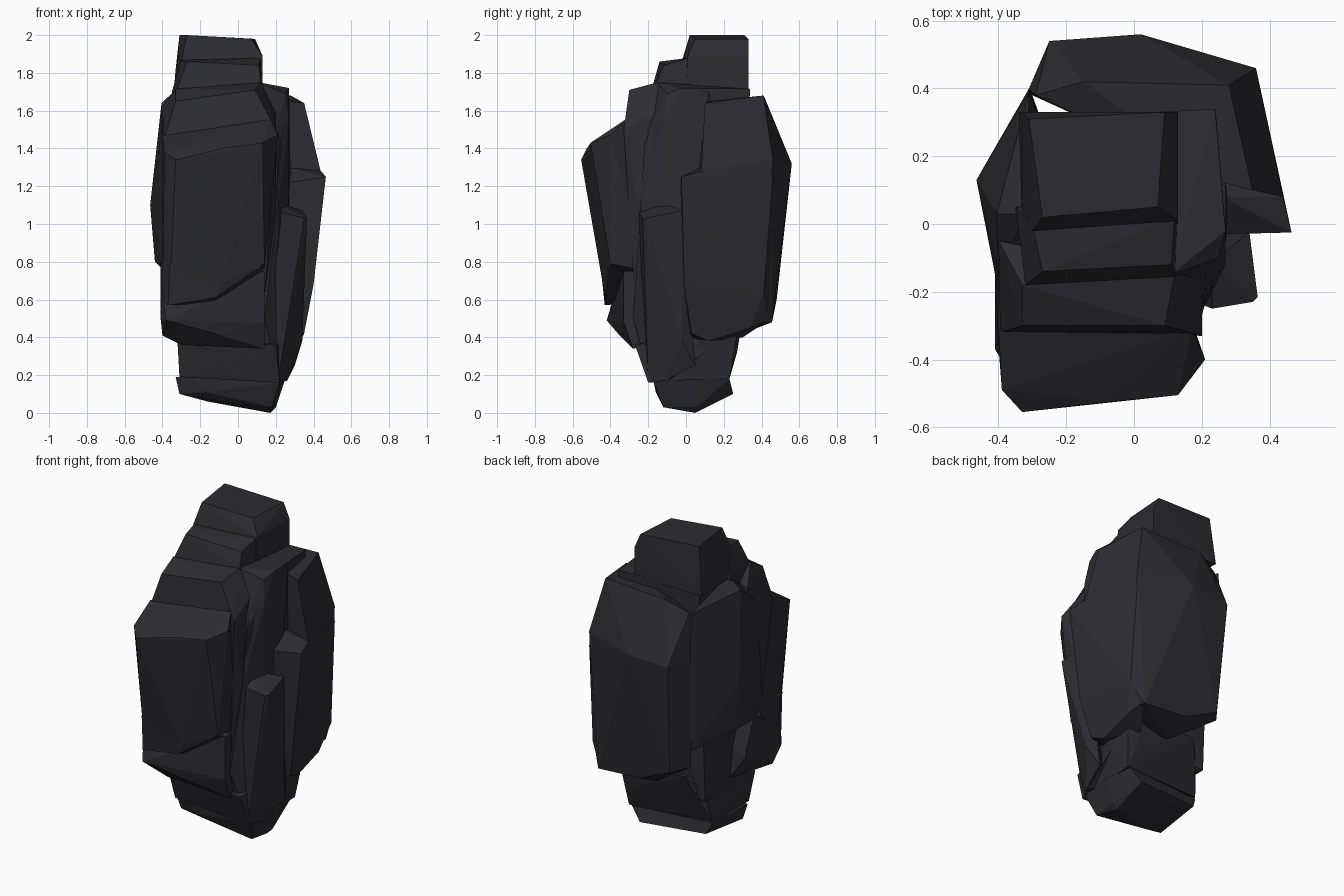
import bpy, bmesh

stone = bpy.data.materials.new("dark slate stone")
stone.diffuse_color = (0.026, 0.026, 0.031, 1)


def chunk(name, *pts):
    """A flat-faced boulder: the convex hull of a few corner points."""
    bm = bmesh.new()
    for p in pts:
        bm.verts.new(p)
    res = bmesh.ops.convex_hull(bm, input=bm.verts)
    junk = {v for v in res["geom_interior"] + res["geom_unused"]
            if isinstance(v, bmesh.types.BMVert)}
    bmesh.ops.delete(bm, geom=list(junk), context='VERTS')
    bmesh.ops.dissolve_limit(bm, angle_limit=0.03, verts=bm.verts, edges=bm.edges)
    bmesh.ops.recalc_face_normals(bm, faces=bm.faces)
    me = bpy.data.meshes.new(name)
    bm.to_mesh(me)
    bm.free()
    me.materials.append(stone)
    ob = bpy.data.objects.new(name, me)
    bpy.context.collection.objects.link(ob)


# summit cap
chunk("summit_block",
      (-.31, .31, 2), (.09, .33, 1.98), (.07, .05, 1.98), (-.27, .02, 2),
      (-.33, .31, 1.82), (.13, .33, 1.89), (.13, .01, 1.89), (-.30, -.02, 1.87),
      (-.34, .33, 1.7), (.13, .33, 1.7), (.13, 0, 1.7), (-.33, -.02, 1.7))

# stepped ledges descending to the front
chunk("upper_step",
      (-.27, -.14, 1.86), (.11, -.12, 1.84), (.12, .02, 1.88), (-.30, 0, 1.87),
      (-.32, -.18, 1.72), (.12, -.155, 1.75), (-.35, .05, 1.70), (.13, .05, 1.7),
      (-.32, -.18, 1.5), (.13, -.155, 1.5))
chunk("middle_step",
      (-.33, -.30, 1.65), (.09, -.30, 1.71), (-.33, -.18, 1.715), (.12, -.15, 1.75),
      (-.395, -.32, 1.44), (.20, -.33, 1.50), (-.40, -.05, 1.62), (.2, -.14, 1.6),
      (-.39, -.2, .75), (.14, -.27, .6), (.2, -.15, .6), (-.3, 0, .7))

# tall front slab with a notched foot
chunk("front_slab",
      (-.40, -.31, 1.47), (.17, -.31, 1.56), (.21, -.40, 1.47),
      (-.39, -.49, 1.38), (-.33, -.555, 1.34), (-.08, -.525, 1.40),
      (.13, -.505, 1.43), (.16, -.46, 1.42),
      (-.40, -.36, .65), (-.36, -.43, .64), (-.09, -.44, .68),
      (.14, -.40, .79), (.14, -.2, .75), (-.40, -.15, .64))
chunk("front_slab_toe",
      (-.36, -.455, .8), (-.37, -.43, .57), (-.12, -.43, .61), (-.08, -.44, .69),
      (.13, -.40, .78), (-.40, -.36, .60), (-.12, -.32, .58), (.13, -.32, .75),
      (-.40, -.3, .8))

# lump below the front slab
chunk("front_lower_lump",
      (-.40, -.38, .62), (.14, -.33, .75), (.14, -.33, .48),
      (-.41, -.37, .5), (-.38, -.42, .49), (-.12, -.36, .42), (-.40, -.30, .41),
      (-.30, -.28, .36), (.14, -.28, .34), (-.40, -.02, .55), (-.41, -.1, .8),
      (.14, -.05, .75), (.1, 0, .4), (-.3, 0, .4))

# inner core
chunk("core",
      (-.31, .31, 1.72), (.24, .34, 1.715), (.27, -.02, 1.72), (.25, -.1, 1.69),
      (.11, -.15, 1.75), (-.31, .0, 1.72), (.27, -.12, 1.55), (.20, -.2, 1.5),
      (.21, -.24, 1.1), (.14, -.28, .5), (-.31, -.26, .4), (.22, -.19, .17),
      (.26, -.1, .17), (.27, .2, .4), (-.31, .25, .35), (-.31, -.15, .35))
chunk("right_shoulder",
      (.20, -.14, 1.62), (.27, -.02, 1.72), (.27, .12, 1.70), (.22, -.22, 1.42),
      (.27, -.06, 1.2), (.28, .05, 1.15), (.2, .2, 1.6), (.20, -.24, 1.1))

# left column
chunk("left_column",
      (-.405, .03, 1.64), (-.31, .39, 1.60), (-.32, .03, 1.72), (-.40, -.15, 1.5),
      (-.465, .13, 1.1), (-.44, .03, 1.2), (-.31, .40, 1.3), (-.44, .11, .80),
      (-.41, -.05, .77), (-.30, .38, .72), (-.40, -.2, .8), (-.2, .1, .7))

# big back slab
chunk("back_slab",
      (-.29, .38, 1.60), (-.15, .42, 1.66), (.28, .41, 1.68), (.27, .12, 1.65),
      (.35, .10, 1.64), (.44, .08, 1.27), (.36, .46, 1.34), (.02, .56, 1.32),
      (-.25, .54, 1.30), (-.31, .40, 1.3), (-.30, .38, .62), (-.22, .48, .60),
      (0, .46, .50), (.30, .455, .48), (.37, .4, .62), (.35, .1, .5), (0, .3, .42))

# right slab with its ledge
chunk("right_slab",
      (.465, -.025, 1.25), (.44, .08, 1.28), (.26, .08, 1.30), (.27, -.03, 1.22),
      (.36, .46, 1.25), (.40, -.01, .68), (.35, .03, .42), (.33, .12, .38),
      (.33, .34, .45), (.30, .45, .50), (.37, .41, .62), (.24, .02, .40), (.2, .3, .4))

# buttress at the front right
chunk("right_buttress",
      (.23, -.25, 1.06), (.35, -.23, 1.03), (.365, -.215, 1.03), (.34, -.02, 1.07),
      (.23, -.12, 1.11), (.35, -.15, .85), (.34, -.02, .38), (.21, -.20, .16),
      (.26, -.12, .17), (.30, .05, .25), (.16, -.22, .4), (.2, 0, .3))

# narrow neck and foot
chunk("neck",
      (-.32, -.24, .37), (.2, -.27, .36), (-.31, -.19, .19), (.22, -.20, .16),
      (.28, .10, .40), (.27, .27, .42), (.2, .27, .32), (-.28, .22, .40),
      (.24, .23, .18), (-.31, .18, .2), (-.2, .3, .5), (.2, .3, .5))
chunk("foot",
      (-.33, -.15, .19), (-.25, -.17, .19), (.22, -.17, .16), (.25, .05, .18),
      (.22, .23, .18), (-.31, -.13, .10), (-.17, -.16, .11), (-.16, -.10, .06),
      (.18, -.12, .03), (.17, .05, 0), (.20, .06, .03), (.15, .25, .10),
      (-.28, .20, .12), (-.31, .18, .19))
